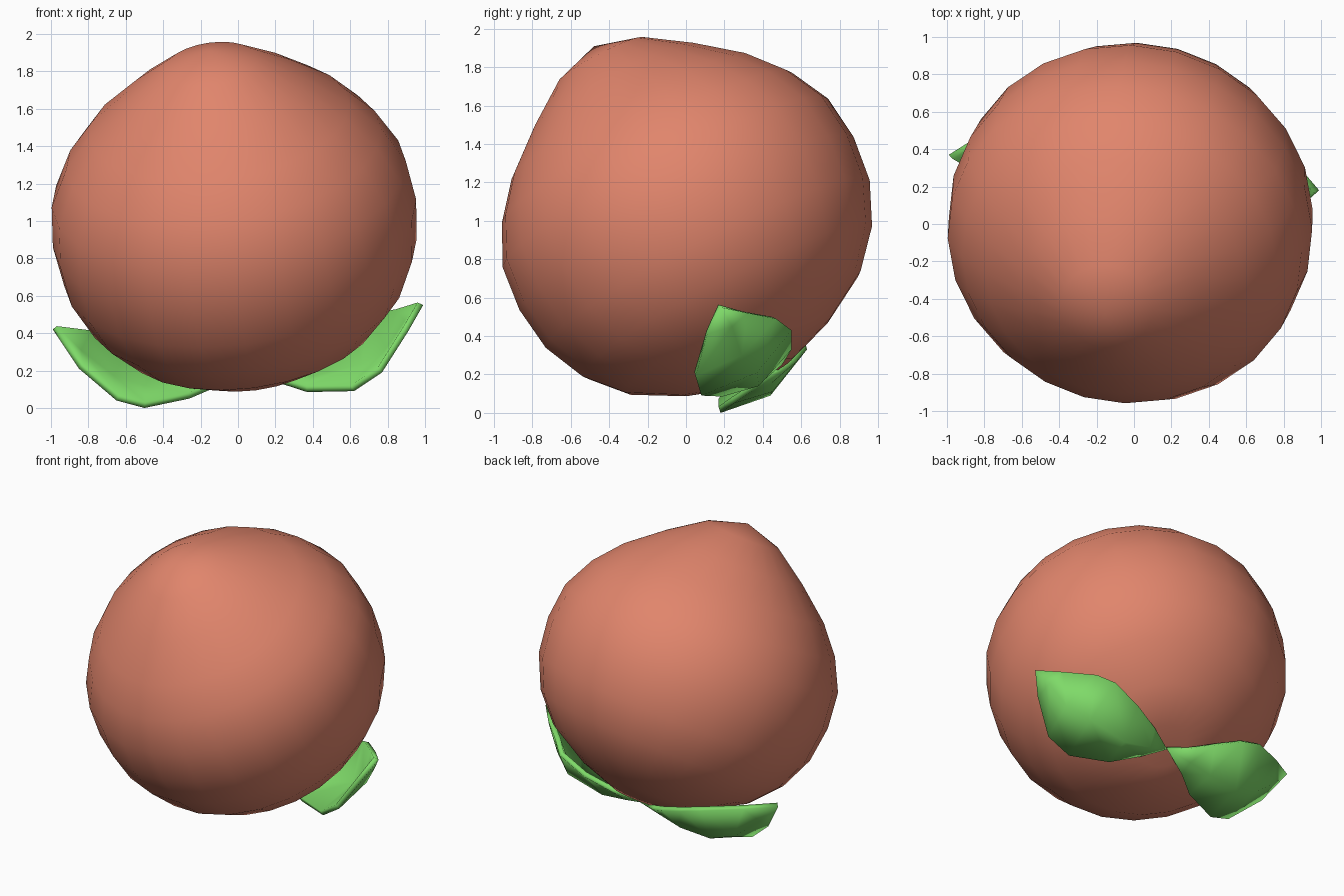
import bpy, bmesh, math
from mathutils import Vector

if "Cube" in bpy.data.objects:
    bpy.data.objects.remove(bpy.data.objects["Cube"])


def material(name, rgb):
    m = bpy.data.materials.new(name)
    m.diffuse_color = (*rgb, 1)
    m.use_nodes = True
    m.node_tree.nodes["Principled BSDF"].inputs["Base Color"].default_value = m.diffuse_color
    return m


def finish(bm, name, mat):
    me = bpy.data.meshes.new(name)
    bmesh.ops.recalc_face_normals(bm, faces=bm.faces)
    for f in bm.faces:
        f.smooth = True
    bm.to_mesh(me)
    bm.free()
    ob = bpy.data.objects.new(name, me)
    me.materials.append(mat)
    bpy.context.collection.objects.link(ob)
    return ob


peach = material("peach_skin", (0.75, 0.235, 0.15))
green = material("leaf_green", (0.21, 0.70, 0.14))

# Fruit: profile (height, radius) lathed around a tilted axis
CENTRE = Vector((-0.025, -0.02, 1.03))
AXIS = Vector((-0.13, -0.46, 0.88)).normalized()
PROFILE = [(-0.935, 0.16), (-0.84, 0.43), (-0.69, 0.69), (-0.51, 0.85),
           (-0.29, 0.95), (-0.05, 0.98), (0.19, 0.955), (0.40, 0.85),
           (0.58, 0.70), (0.76, 0.48), (0.92, 0.25)]
SEG = 24
rot = Vector((0, 0, 1)).rotation_difference(AXIS)
bm = bmesh.new()
rings = []
for h, r in PROFILE:
    rings.append([bm.verts.new(CENTRE + rot @ Vector((
        r * math.cos(math.tau * i / SEG), r * math.sin(math.tau * i / SEG), h)))
        for i in range(SEG)])
base = bm.verts.new(CENTRE + AXIS * -0.89)
tip = bm.verts.new(CENTRE + AXIS * 1.0)
for i in range(SEG):
    j = (i + 1) % SEG
    for a, b in zip(rings, rings[1:]):
        bm.faces.new((a[i], a[j], b[j], b[i]))
    bm.faces.new((base, rings[0][j], rings[0][i]))
    bm.faces.new((tip, rings[-1][i], rings[-1][j]))
finish(bm, "fruit", peach)


# Leaves: cupped strips of (lower edge, middle, upper edge) rows from stem to tip
def leaf(name, stem, rows, end):
    bm = bmesh.new()
    s, e = bm.verts.new(stem), bm.verts.new(end)
    grid = [[bm.verts.new(p) for p in row] for row in rows]
    for k in range(2):
        bm.faces.new((s, grid[0][k], grid[0][k + 1]))
        for a, b in zip(grid, grid[1:]):
            bm.faces.new((a[k], b[k], b[k + 1], a[k + 1]))
        bm.faces.new((grid[-1][k], e, grid[-1][k + 1]))
    bmesh.ops.recalc_face_normals(bm, faces=bm.faces)
    # make the normals point away from the fruit
    if sum((f.calc_center_median() - CENTRE).dot(f.normal) for f in bm.faces) < 0:
        bmesh.ops.reverse_faces(bm, faces=bm.faces)
    me = bpy.data.meshes.new(name)
    for f in bm.faces:
        f.smooth = True
    bm.to_mesh(me)
    bm.free()
    me.materials.append(green)
    ob = bpy.data.objects.new(name, me)
    bpy.context.collection.objects.link(ob)
    mod = ob.modifiers.new("thickness", "SOLIDIFY")
    mod.thickness = 0.035
    mod.offset = -1


STEM = (0.07, 0.42, 0.19)
leaf("right_leaf", STEM, [
    [(0.20, 0.30, 0.14), (0.20, 0.40, 0.165), (0.24, 0.50, 0.25)],
    [(0.37, 0.19, 0.085), (0.40, 0.38, 0.14), (0.43, 0.55, 0.33)],
    [(0.62, 0.08, 0.09), (0.68, 0.37, 0.21), (0.62, 0.55, 0.43)],
    [(0.77, 0.05, 0.19), (0.82, 0.29, 0.30), (0.71, 0.47, 0.49)],
    [(0.91, 0.11, 0.41), (0.92, 0.24, 0.45), (0.87, 0.32, 0.52)],
], (0.99, 0.18, 0.55))
leaf("left_leaf", STEM, [
    [(-0.12, 0.34, 0.11), (-0.11, 0.44, 0.15), (-0.10, 0.52, 0.22)],
    [(-0.26, 0.25, 0.05), (-0.27, 0.45, 0.11), (-0.21, 0.57, 0.26)],
    [(-0.50, 0.18, 0.0), (-0.50, 0.44, 0.09), (-0.40, 0.63, 0.33)],
    [(-0.65, 0.18, 0.04), (-0.68, 0.43, 0.15), (-0.55, 0.62, 0.37)],
    [(-0.85, 0.28, 0.21), (-0.86, 0.39, 0.29), (-0.80, 0.49, 0.40)],
], (-0.99, 0.37, 0.42))
